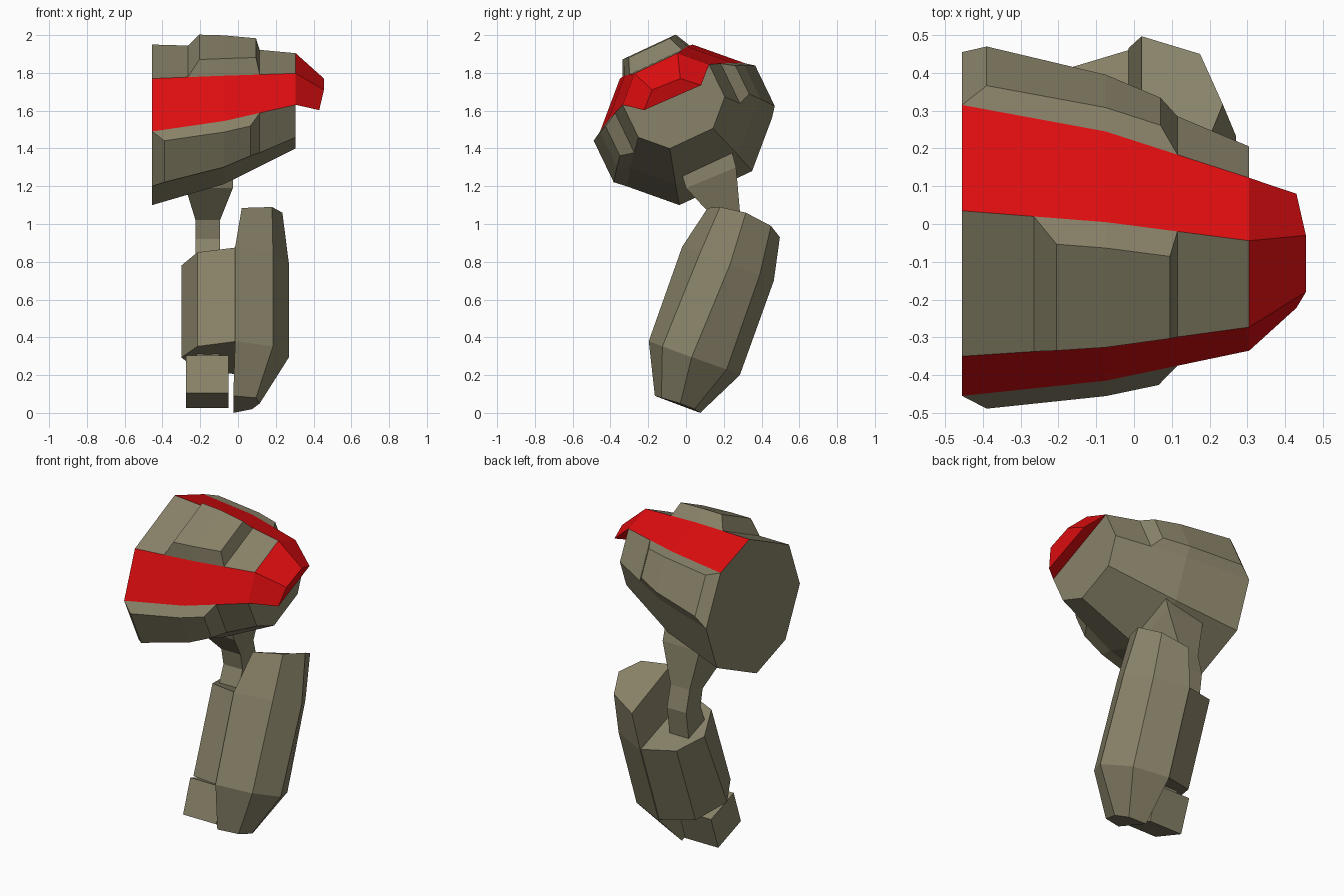
import bpy
import bmesh
from mathutils import Vector


def material(name, rgb):
    m = bpy.data.materials.new(name)
    m.diffuse_color = (*rgb, 1)
    return m


OLIVE = material("olive grey", (0.25, 0.225, 0.14))
RED = material("red", (0.75, 0.004, 0.005))


def loft(name, rings, closed=True, red_sides=(), mat=OLIVE):
    """Skin a list of matching point rings; closed rings are capped."""
    bm = bmesh.new()
    rows = [[bm.verts.new(p) for p in ring] for ring in rings]
    n = len(rings[0])
    for a, b in zip(rows, rows[1:]):
        for i in range(n if closed else n - 1):
            j = (i + 1) % n
            f = bm.faces.new((a[i], a[j], b[j], b[i]))
            f.material_index = int(i in red_sides)
    if closed:
        bm.faces.new(rows[0])
        bm.faces.new(rows[-1])
    bmesh.ops.remove_doubles(bm, verts=bm.verts, dist=0.0005)
    bmesh.ops.recalc_face_normals(bm, faces=bm.faces)
    me = bpy.data.meshes.new(name)
    bm.to_mesh(me)
    bm.free()
    me.materials.append(mat)
    if red_sides:
        me.materials.append(RED)
    ob = bpy.data.objects.new(name, me)
    bpy.context.collection.objects.link(ob)
    return ob


# Shoulder: tilted octagon that shrinks and shifts along x
HALF = [(0.315, 0.325), (0.035, 0.425), (-0.35, 0.245), (-0.455, -0.035)]
OCT = HALF + [(-y, -z) for y, z in HALF]
# x, centre y, centre z, scale
STATIONS = [(-0.455, 0, 1.525, 1), (-0.075, -0.025, 1.575, 0.857),
            (0.305, -0.065, 1.652, 0.594)]


def section(x):
    a, b = STATIONS[:2] if x <= -0.075 else STATIONS[1:]
    t = (x - a[0]) / (b[0] - a[0])
    cy, cz, s = [a[k] + t * (b[k] - a[k]) for k in (1, 2, 3)]
    return [Vector((x, cy + s * y, cz + s * z)) for y, z in OCT]


loft("shoulder", [section(s[0]) for s in STATIONS], red_sides=(0, 2))


# Raised plates on the shoulder sides
def plate(name, side, x0, xs, x1, height, inset):
    rings = []
    for x in [x0, *xs, x1]:
        sec = section(x)
        p, q = sec[side], sec[(side + 1) % 8]
        if x in (x0, x1):
            rings.append([p, p, q, q])
        else:
            d = (q - p).normalized()
            up = Vector((0, d.z, -d.y))
            mid = (p + q) / 2
            if up.dot(mid - sum(sec, Vector()) / 8) < 0:
                up = -up
            rings.append([p, p + d * inset + up * height,
                          q - d * inset + up * height, q])
    loft(name, rings, closed=False)


plate("top_plate", 1, -0.265, [-0.205, -0.075, 0.095], 0.115, 0.083, 0.037)
plate("front_plate", 3, -0.455, [-0.39, -0.075, 0.065], 0.115, 0.062, 0.035)
plate("back_plate", 7, -0.455, [-0.39, -0.075, 0.07], 0.115, 0.052, 0.038)

# Red end cap wrapped over the outer end
loft("end_cap", [section(0.305)[:4],
                 [(0.43, 0.08, 1.735), (0.455, -0.03, 1.77),
                  (0.455, -0.18, 1.71), (0.43, -0.222, 1.603)]], mat=RED)


# Elbow rod: front and back (y, z) points plus half width
def bar(x, half, front, back):
    return [(x - half, *front), (x + half, *front),
            (x + half, *back), (x - half, *back)]


loft("elbow_rod", [
    bar(-0.155, 0.125, (-0.05, 1.36), (0.22, 1.47)),
    bar(-0.152, 0.125, (0.0, 1.19), (0.265, 1.30)),
    bar(-0.16, 0.065, (0.16, 1.02), (0.286, 1.06)),
    bar(-0.16, 0.065, (0.18, 0.92), (0.32, 0.93)),
    bar(-0.16, 0.065, (0.12, 0.77), (0.29, 0.73))])

# Forearm: inner half of the octagonal prism
loft("forearm", [
    [(-0.015, -0.01, 0.875), (-0.215, 0.06, 0.85), (-0.3, 0.25, 0.78),
     (-0.215, 0.40, 0.725), (-0.015, 0.46, 0.705)],
    [(-0.015, -0.19, 0.378), (-0.215, -0.125, 0.352), (-0.3, 0.03, 0.293),
     (-0.215, 0.215, 0.23), (-0.015, 0.28, 0.205)]])

# Outer forearm shield, tapering at both ends
loft("forearm_shield", [
    [(0.02, 0.115, 1.085), (0.18, 0.18, 1.09), (0.235, 0.317, 1.06),
     (0.175, 0.45, 0.99), (0.02, 0.497, 0.93)],
    [(-0.015, -0.02, 0.88), (0.185, 0.074, 0.846), (0.27, 0.233, 0.785),
     (0.185, 0.39, 0.73), (-0.015, 0.465, 0.70)],
    [(-0.015, -0.197, 0.38), (0.185, -0.125, 0.352), (0.27, 0.03, 0.295),
     (0.185, 0.215, 0.23), (-0.015, 0.285, 0.2)],
    [(-0.025, -0.165, 0.09), (0.095, -0.13, 0.08), (0.115, -0.03, 0.05),
     (0.075, 0.045, 0.02), (-0.025, 0.075, 0.0)]])

# Hand block with a short wrist hidden above it
loft("hand", [bar(-0.1625, 0.1125, (-0.07, 0.305), (0.15, 0.225)),
              bar(-0.1625, 0.1125, (-0.14, 0.105), (0.08, 0.025))])
loft("wrist", [bar(-0.16, 0.06, (0.0, 0.34), (0.12, 0.29)),
               bar(-0.16, 0.06, (-0.03, 0.25), (0.09, 0.2))])
